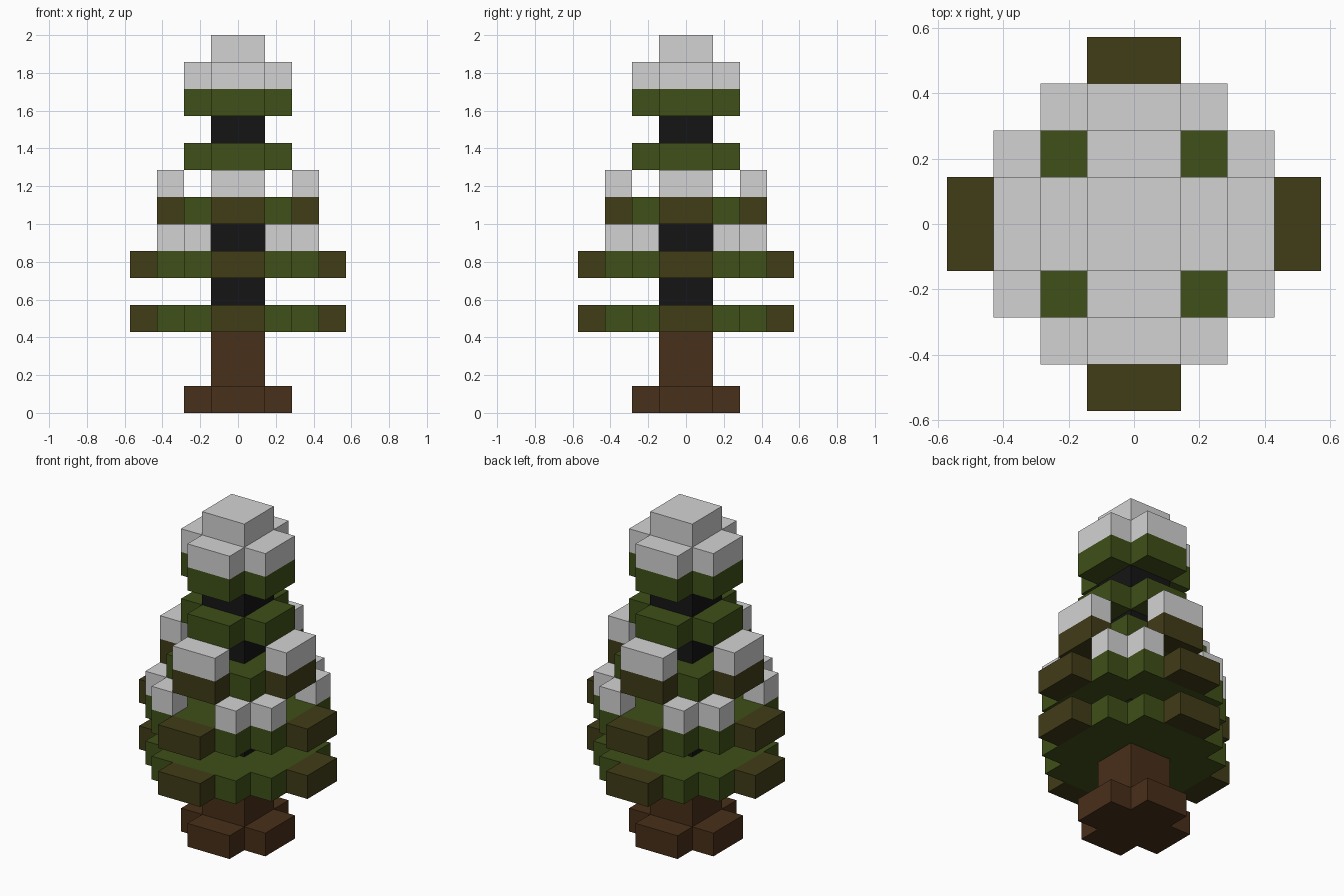
import bpy
import bmesh

if "Cube" in bpy.data.objects:
    bpy.data.objects.remove(bpy.data.objects["Cube"], do_unlink=True)

U = 1 / 7  # edge length of one block


def material(name, rgb):
    m = bpy.data.materials.new(name)
    m.use_nodes = True
    m.diffuse_color = (*rgb, 1)
    bsdf = m.node_tree.nodes["Principled BSDF"]
    bsdf.inputs["Base Color"].default_value = (*rgb, 1)
    bsdf.inputs["Roughness"].default_value = 0.9
    return m


bark = material("brown bark", (0.066, 0.029, 0.010))
green = material("leaf green", (0.050, 0.080, 0.009))
olive = material("dark olive", (0.053, 0.045, 0.0085))
snow = material("snow grey", (0.65, 0.65, 0.65))
black = material("inner black", (0.0075, 0.0075, 0.0075))


def turn(p, times):
    """Rotate a point by quarter turns about the vertical axis."""
    x, y = p
    for _ in range(times):
        x, y = -y, x
    return x, y


def build(name, outlines, layer, mat, height=1):
    """Extrude flat outlines, in block units, upward from a layer."""
    bm = bmesh.new()
    for outline in outlines:
        face = bm.faces.new([bm.verts.new((x * U, y * U, layer * U)) for x, y in outline])
        top = bmesh.ops.extrude_face_region(bm, geom=[face], use_keep_orig=True)["geom"]
        verts = [g for g in top if isinstance(g, bmesh.types.BMVert)]
        bmesh.ops.translate(bm, verts=verts, vec=(0, 0, height * U))
    bmesh.ops.recalc_face_normals(bm, faces=bm.faces)
    mesh = bpy.data.meshes.new(name)
    bm.to_mesh(mesh)
    bm.free()
    mesh.materials.append(mat)
    obj = bpy.data.objects.new(name, mesh)
    bpy.context.collection.objects.link(obj)


def slab(name, quarter, layer, mat, height=1):
    """Slab whose outline is one corner repeated on all four sides."""
    build(name, [[turn(p, k) for k in range(4) for p in quarter]], layer, mat, height)


def ring(name, boxes, layer, mat):
    """Blocks (x0, x1, y0, y1) repeated on all four sides."""
    build(name, [[turn(p, k) for p in ((a, c), (b, c), (b, d), (a, d))]
                 for k in range(4) for a, b, c, d in boxes], layer, mat)


POST = [(1, 1)]
PLUS = [(2, 1), (1, 1), (1, 2)]
SQUARE = [(2, 2)]
WIDE = [(3, 2), (2, 2), (2, 3)]

# Trunk
slab("trunk_foot", PLUS, 0, bark)
slab("trunk", POST, 1, bark, 2)
for name, layer in (("lower", 4), ("middle", 6), ("upper", 8), ("top", 10)):
    slab(name + "_inner_trunk", POST, layer, black)

# Branch tiers
for name, layer in (("bottom", 3), ("second", 5)):
    slab(name + "_branches", WIDE, layer, green)
    ring(name + "_branch_tips", [(3, 4, -1, 1)], layer, olive)
slab("third_branches", SQUARE, 7, green)
ring("third_branch_tips", [(2, 3, -1, 1)], 7, olive)
slab("fourth_branches", PLUS, 9, green)
slab("top_branches", PLUS, 11, green)

# Snow
ring("lower_snow", [(2, 3, 1, 2), (1, 2, 2, 3)], 6, snow)
ring("middle_snow", [(2, 3, -1, 1)], 8, snow)
slab("top_snow", PLUS, 12, snow)
slab("snow_cap", POST, 13, snow)
